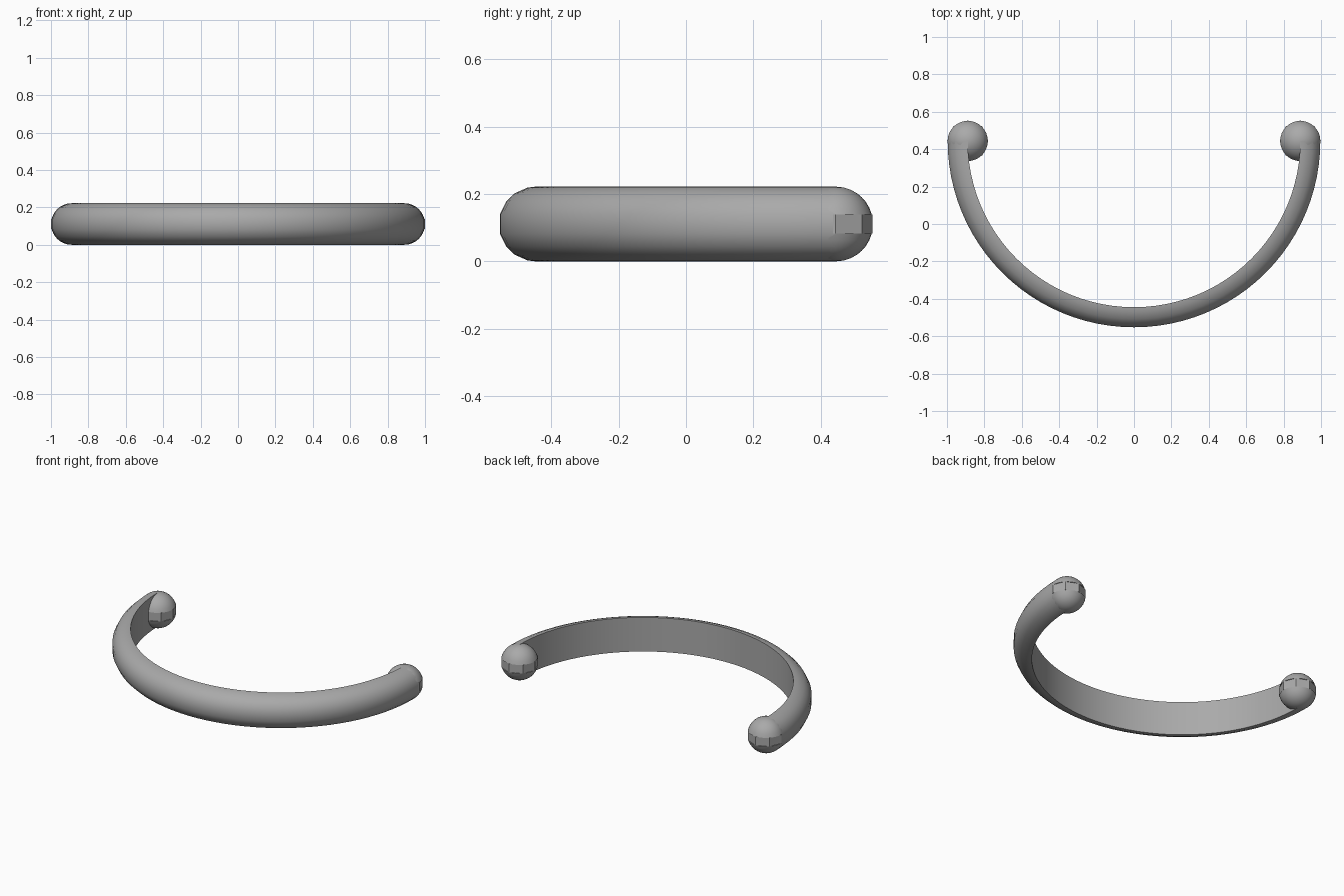
import bpy, bmesh, math

cube = bpy.data.objects.get("Cube")
if cube:
    bpy.data.objects.remove(cube, do_unlink=True)

R, T = 0.889, 0.111      # centre-line radius, half thickness
CY, CZ = 0.444, T        # centre of the arc

metal = bpy.data.materials.new("satin_grey")
metal.use_nodes = True
grey = (0.40, 0.40, 0.40, 1)
metal.diffuse_color = grey
metal.node_tree.nodes["Principled BSDF"].inputs["Base Color"].default_value = grey


def finish(bm, name, angle):
    bmesh.ops.recalc_face_normals(bm, faces=bm.faces)
    me = bpy.data.meshes.new(name)
    bm.to_mesh(me)
    bm.free()
    me.materials.append(metal)
    ob = bpy.data.objects.new(name, me)
    bpy.context.collection.objects.link(ob)
    bpy.ops.object.select_all(action='DESELECT')
    ob.select_set(True)
    bpy.context.view_layer.objects.active = ob
    bpy.ops.object.shade_smooth_by_angle(angle=math.radians(angle))
    return ob


# Half-round band: flat inside, rounded outside, swept through a half circle
angles = [-90, -77, -55, -37, -15, 15, 37, 55, 77, 90]
section = [(R + T * math.cos(math.radians(a)), CZ + T * math.sin(math.radians(a)))
           for a in angles]
bm = bmesh.new()
STEPS = 48
rings = []
for i in range(STEPS + 1):
    t = math.pi + math.pi * i / STEPS
    rings.append([bm.verts.new((r * math.cos(t), CY + r * math.sin(t), z))
                  for r, z in section])
n = len(section)
for a, b in zip(rings, rings[1:]):
    for j in range(n):
        k = (j + 1) % n
        bm.faces.new((a[j], a[k], b[k], b[j]))
bm.faces.new(rings[0])
bm.faces.new(rings[-1])
finish(bm, "band", 40)


# Ball ends: two smooth domes joined by an eight-sided collar
def ball_end(name, x):
    bm = bmesh.new()
    seg = 32
    for s in (1, -1):
        prev = None
        for a in (14.5, 26, 37, 46, 55, 66, 77):
            r, z = T * math.cos(math.radians(a)), T * math.sin(math.radians(a))
            ring = [bm.verts.new((x + r * math.cos(2 * math.pi * i / seg),
                                  CY + r * math.sin(2 * math.pi * i / seg), CZ + s * z))
                    for i in range(seg)]
            if prev:
                for i in range(seg):
                    k = (i + 1) % seg
                    bm.faces.new((prev[i], prev[k], ring[k], ring[i]))
            else:
                bm.faces.new(ring)      # flat underside of the dome
            prev = ring
        tip = bm.verts.new((x, CY, CZ + s * T))
        for i in range(seg):
            bm.faces.new((prev[i], prev[(i + 1) % seg], tip))
    finish(bm, name + "_ball", 40)

    bm = bmesh.new()
    bmesh.ops.create_cone(bm, segments=8, cap_ends=True, radius1=T - 0.001,
                          radius2=T - 0.001, depth=0.056)
    bmesh.ops.translate(bm, verts=bm.verts, vec=(x, CY, CZ))
    finish(bm, name + "_collar", 20)


ball_end("left", R)
ball_end("right", -R)
